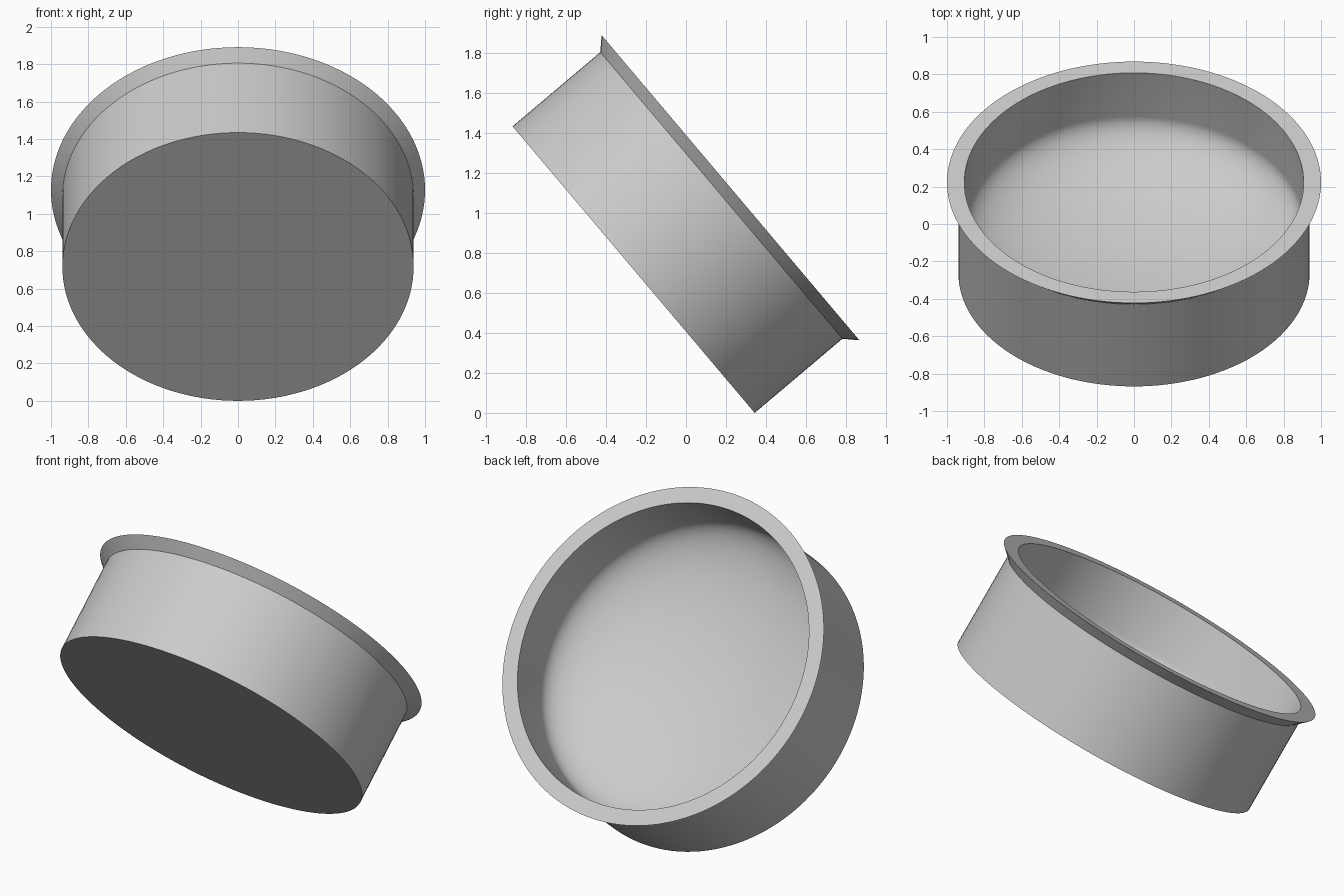
import bpy, bmesh
from math import radians, sin, cos, pi
from mathutils import Matrix

cube = bpy.data.objects.get("Cube")
if cube:
    bpy.data.objects.remove(cube, do_unlink=True)

SEGMENTS = 128
TILT = radians(49.8)
OUTER, INNER, RIM = 0.939, 0.907, 1.0
NECK, HEIGHT, FLOOR, BOWL = 0.575, 0.635, 0.03, 0.30

# Single plain grey
grey = bpy.data.materials.new("plain grey")
grey.use_nodes = True
colour = (0.6, 0.6, 0.6, 1)
grey.diffuse_color = colour
grey.node_tree.nodes["Principled BSDF"].inputs["Base Color"].default_value = colour

# Half section: flat base, outer wall, flared lip, inner wall, dished floor
profile = [(0, 0), (OUTER, 0), (OUTER, NECK), (RIM, HEIGHT), (INNER, HEIGHT)]
steps = 28
for i in range(steps):
    a = pi / 2 * i / steps
    profile.append((INNER * cos(a), FLOOR + BOWL * (1 - sin(a))))
profile.append((0, FLOOR))

# Lathe the section into a closed shallow pan
bm = bmesh.new()
verts = [bm.verts.new((r, 0, z)) for r, z in profile]
edges = [bm.edges.new(pair) for pair in zip(verts, verts[1:])]
bmesh.ops.spin(bm, geom=verts + edges, cent=(0, 0, 0), axis=(0, 0, 1),
               angle=2 * pi, steps=SEGMENTS, use_merge=False)
bmesh.ops.remove_doubles(bm, verts=bm.verts, dist=0.0001)
bmesh.ops.recalc_face_normals(bm, faces=bm.faces)

# Tip the pan backwards so its opening faces up and to the rear, then rest it on the ground
bm.transform(Matrix.Rotation(-TILT, 4, 'X'))
ys = [v.co.y for v in bm.verts]
low = min(v.co.z for v in bm.verts)
bm.transform(Matrix.Translation((0, -(min(ys) + max(ys)) / 2, -low)))

mesh = bpy.data.meshes.new("round_pan")
bm.to_mesh(mesh)
bm.free()
mesh.materials.append(grey)
pan = bpy.data.objects.new("round_pan", mesh)
bpy.context.collection.objects.link(pan)

# Smooth walls with crisp rim and base edges
bpy.ops.object.select_all(action='DESELECT')
pan.select_set(True)
bpy.context.view_layer.objects.active = pan
bpy.ops.object.shade_smooth_by_angle(angle=radians(30))
